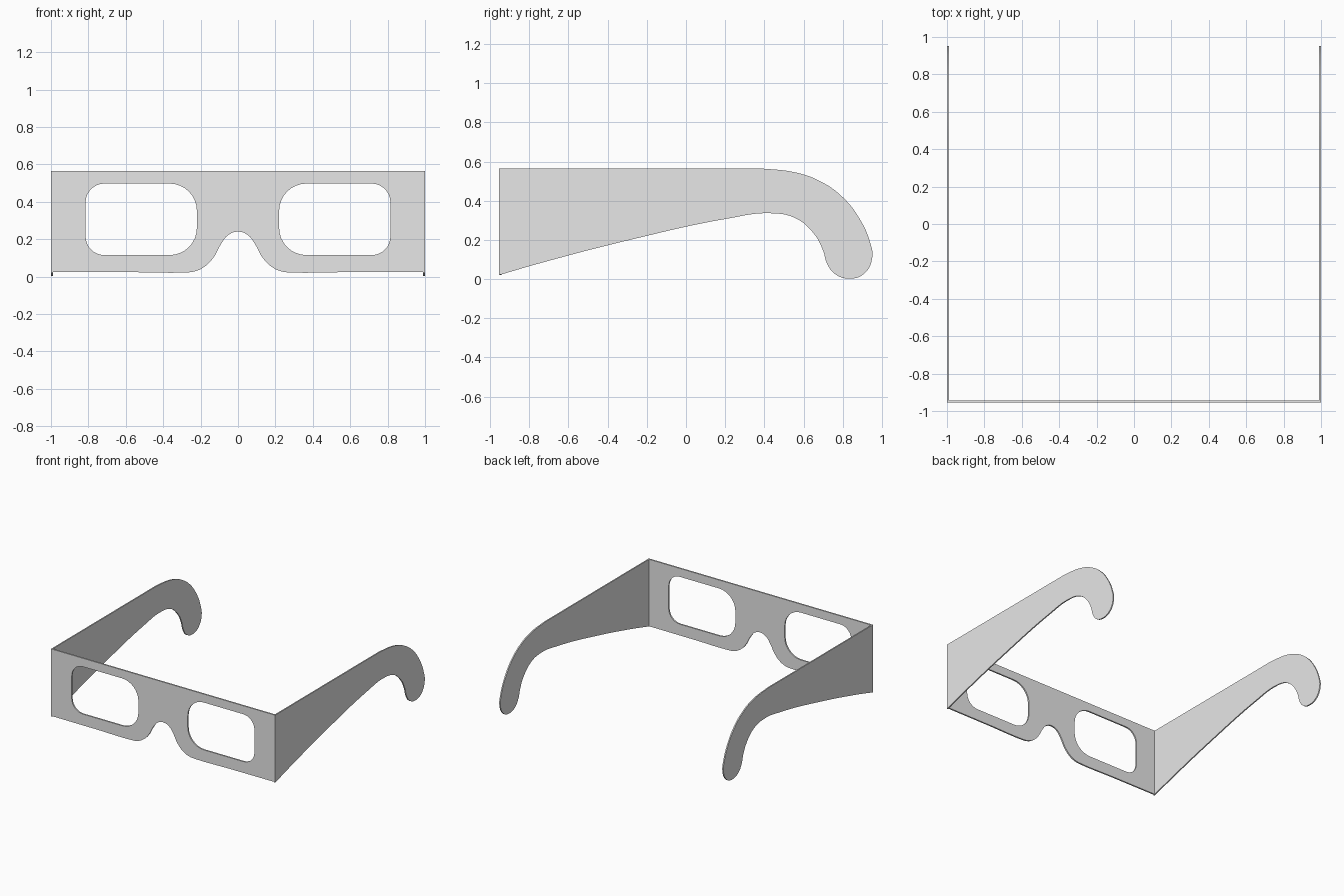
import bpy, bmesh, math
from mathutils import Matrix

if "Cube" in bpy.data.objects:
    bpy.data.objects.remove(bpy.data.objects["Cube"])

card = bpy.data.materials.new("light grey card")
card.diffuse_color = (0.8, 0.8, 0.8, 1)
card.use_nodes = True
card.node_tree.nodes["Principled BSDF"].inputs["Base Color"].default_value = card.diffuse_color


def cut_sheet(name, outlines, thickness, matrix):
    """Flat sheet from 2D outlines (first is the rim, others are holes).
    Points are (u, v) for smooth, (u, v, 1) for sharp corners."""
    cu = bpy.data.curves.new(name + "_profile", 'CURVE')
    cu.dimensions = '2D'
    cu.fill_mode = 'BOTH'
    cu.extrude = thickness / 2
    cu.resolution_u = 8
    for pts in outlines:
        sp = cu.splines.new('BEZIER')
        sp.bezier_points.add(len(pts) - 1)
        sp.use_cyclic_u = True
        for bp, p in zip(sp.bezier_points, pts):
            bp.co = (p[0], p[1], 0)
            kind = 'VECTOR' if len(p) > 2 else 'AUTO'
            bp.handle_left_type = bp.handle_right_type = kind
    tmp = bpy.data.objects.new(name + "_tmp", cu)
    bpy.context.collection.objects.link(tmp)
    bpy.context.view_layer.update()
    me = bpy.data.meshes.new_from_object(
        tmp.evaluated_get(bpy.context.evaluated_depsgraph_get()))
    bpy.data.objects.remove(tmp)

    bm = bmesh.new()
    bm.from_mesh(me)
    bmesh.ops.remove_doubles(bm, verts=bm.verts, dist=1e-5)
    bm.transform(matrix)
    bmesh.ops.recalc_face_normals(bm, faces=bm.faces)
    bm.to_mesh(me)
    bm.free()
    me.materials.clear()
    me.materials.append(card)
    ob = bpy.data.objects.new(name, me)
    bpy.context.collection.objects.link(ob)
    bpy.ops.object.select_all(action='DESELECT')
    ob.select_set(True)
    bpy.context.view_layer.objects.active = ob
    bpy.ops.object.shade_smooth_by_angle(angle=math.radians(30))
    return ob


def eye_hole(side):
    """Rounded window: small outer corners, large inner corners."""
    x0, x1, z0, z1 = 0.22, 0.815, 0.115, 0.497
    pts = []
    for cx, cz, r, start in ((x1, z1, 0.1, 0), (x0, z1, 0.145, 90),
                             (x0, z0, 0.145, 180), (x1, z0, 0.1, 270)):
        ox = cx - r if cx == x1 else cx + r
        oz = cz - r if cz == z1 else cz + r
        for i in range(9):
            a = math.radians(start + 90 * i / 8)
            pts.append((side * (ox + r * math.cos(a)), oz + r * math.sin(a), 1))
    return pts


# Front frame with nose notch and two eye holes
half_notch = [(0.28, 0.022), (0.235, 0.027), (0.18, 0.052), (0.13, 0.103),
              (0.09, 0.175), (0.052, 0.222)]
rim = ([(-0.99, 0.565, 1), (-0.99, 0.025, 1), (-0.6, 0.024, 1)]
       + [(-x, z) for x, z in half_notch] + [(0, 0.24)] + half_notch[::-1]
       + [(0.6, 0.024, 1), (0.99, 0.025, 1), (0.99, 0.565, 1)])
cut_sheet("front_frame", [rim, eye_hole(1), eye_hole(-1)], 0.012,
          Matrix.Translation((0, -0.949, 0)) @ Matrix.Rotation(math.pi / 2, 4, 'X'))

# Temple arms with hooked ear ends
arm = [(-0.955, 0.565, 1), (-0.955, 0.02, 1), (-0.745, 0.081), (-0.286, 0.2),
       (0.214, 0.309), (0.43, 0.336), (0.56, 0.31), (0.658, 0.225),
       (0.70, 0.145), (0.72, 0.08), (0.76, 0.026), (0.835, 0.002),
       (0.91, 0.028), (0.951, 0.11), (0.939, 0.19), (0.888, 0.305),
       (0.80, 0.418), (0.684, 0.5), (0.556, 0.545), (0.38, 0.565, 1)]
to_side = Matrix(((0, 0, 1, 0), (1, 0, 0, 0), (0, 1, 0, 0), (0, 0, 0, 1)))
for name, s in (("right_arm", 1), ("left_arm", -1)):
    cut_sheet(name, [arm], 0.01, Matrix.Translation((s * 0.995, 0, 0)) @ to_side)
